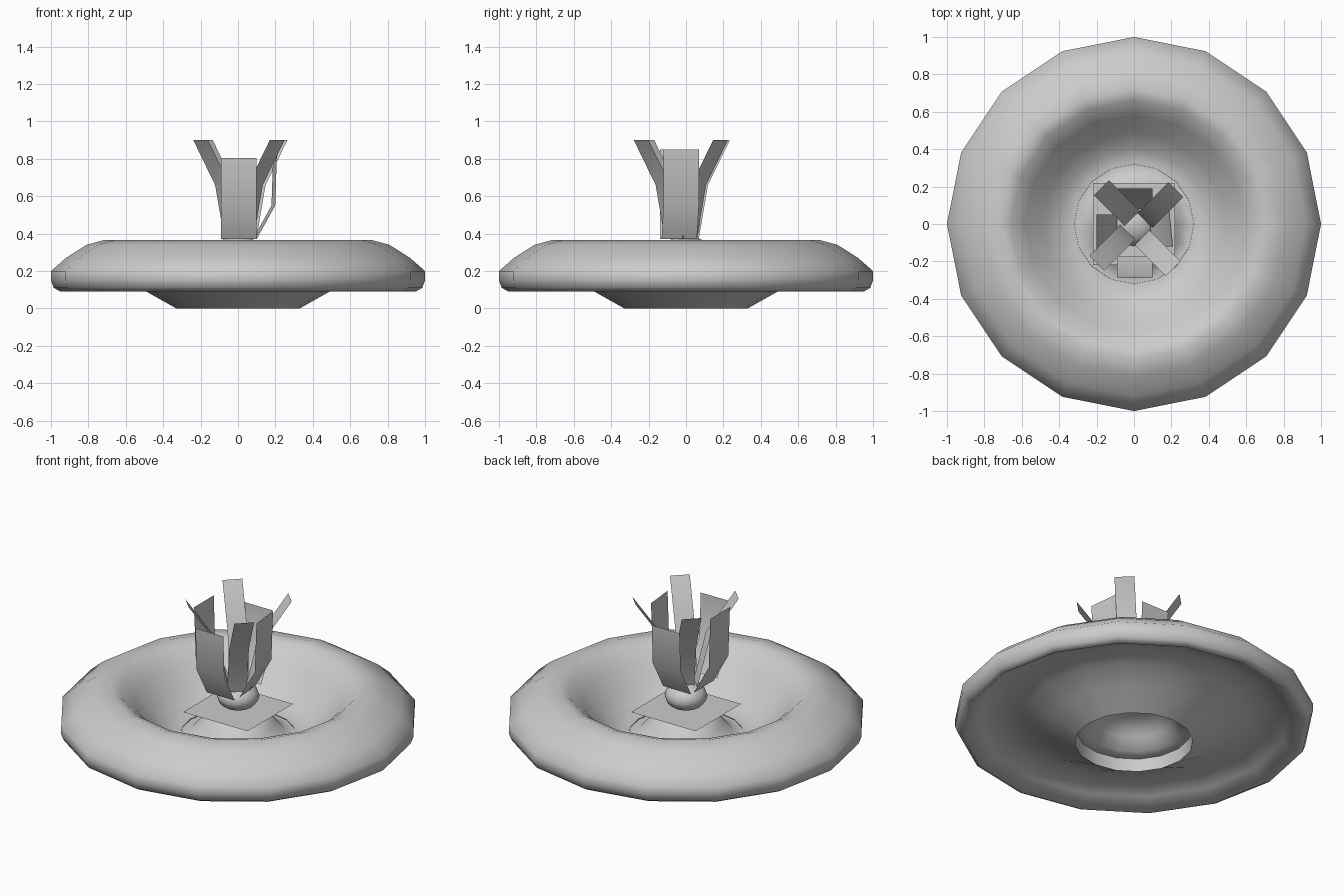
import bpy, bmesh
from math import sin, cos, pi, radians

if "Cube" in bpy.data.objects:
    bpy.data.objects.remove(bpy.data.objects["Cube"])


def make_object(name, bm, smooth=None):
    bmesh.ops.recalc_face_normals(bm, faces=bm.faces)
    me = bpy.data.meshes.new(name)
    bm.to_mesh(me)
    bm.free()
    ob = bpy.data.objects.new(name, me)
    bpy.context.collection.objects.link(ob)
    if smooth:
        bpy.ops.object.select_all(action='DESELECT')
        ob.select_set(True)
        bpy.context.view_layer.objects.active = ob
        bpy.ops.object.shade_smooth_by_angle(angle=radians(smooth))
    return ob


def lathe(name, profile, sides, smooth):
    bm = bmesh.new()
    rings = [[bm.verts.new((r * cos(2 * pi * i / sides), r * sin(2 * pi * i / sides), z))
              for i in range(sides)] for r, z in profile]
    for a, b in zip(rings, rings[1:]):
        for i in range(sides):
            j = (i + 1) % sides
            bm.faces.new((a[i], a[j], b[j], b[i]))
    bmesh.ops.remove_doubles(bm, verts=bm.verts, dist=0.0005)
    return make_object(name, bm, smooth)


def jet(name, centre, angle, width, profile):
    """A bent strip: profile of (radius, z) swept across its width."""
    bm = bmesh.new()
    a = radians(angle)
    rows = []
    for r, z in profile:
        x, y = centre[0] + r * cos(a), centre[1] + r * sin(a)
        rows.append([bm.verts.new((x - s * width / 2 * sin(a), y + s * width / 2 * cos(a), z))
                     for s in (-1, 1)])
    for p, q in zip(rows, rows[1:]):
        bm.faces.new((p[0], p[1], q[1], q[0]))
    return make_object(name, bm, 80)


# Basin shell: foot, recessed underside, rounded rim, sunken bowl and central mound
lathe("basin", [(0.32, 0.08), (0.33, 0.0), (0.49, 0.09), (0.62, 0.155), (0.75, 0.18),
                (0.87, 0.15), (0.95, 0.09), (0.985, 0.11), (1.0, 0.15), (1.0, 0.20),
                (0.92, 0.27), (0.81, 0.34), (0.72, 0.365), (0.66, 0.345), (0.58, 0.27),
                (0.49, 0.17), (0.40, 0.10), (0.32, 0.075), (0.26, 0.09), (0.21, 0.15),
                (0.17, 0.19), (0.10, 0.215), (0.0, 0.22)], 16, 100)

# Water sheet in the middle
bm = bmesh.new()
bmesh.ops.create_grid(bm, x_segments=1, y_segments=1, size=0.22)
sheet = make_object("water_sheet", bm)
sheet.location = (0, 0, 0.23)

# Flattened nozzle ball
lathe("nozzle_ball", [(0.12 * cos(t * pi / 8), 0.31 + 0.08 * sin(t * pi / 8))
                      for t in range(-4, 5)], 12, 60)

# Upright wide jets: (angle, tip radius, tip height)
for name, ang, r, top in (("front", -90, 0.24, 0.805), ("right", 6, 0.195, 0.85),
                          ("back", 90, 0.235, 0.785), ("left", 180, 0.205, 0.85)):
    jet("jet_" + name, (0.005, -0.045), ang, 0.19,
        [(r - 0.11, 0.37), (r - 0.01, 0.55), (r, top)])

# Narrow diagonal jets that splay outwards
for name, ang, c in (("back_right", 45, (0.03, -0.01)), ("back_left", 135, (0.02, 0.0)),
                     ("front_left", -135, (-0.005, -0.015)), ("front_right", -45, (0.015, -0.045))):
    jet("splay_" + name, c, ang, 0.112, [(0.04, 0.37), (0.11, 0.66), (0.275, 0.90)])
